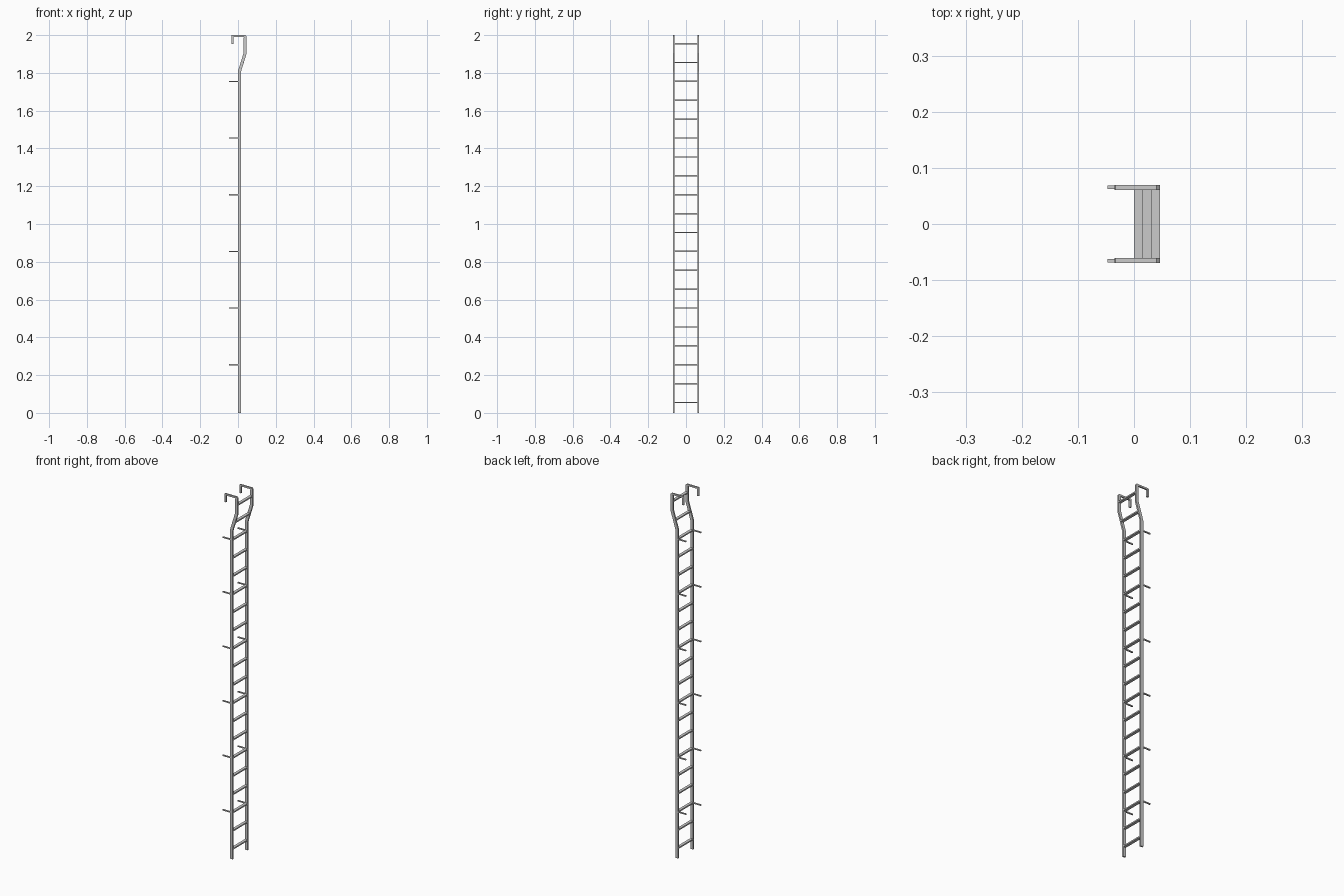
import bpy, bmesh

if "Cube" in bpy.data.objects:
    bpy.data.objects.remove(bpy.data.objects["Cube"])

Y_IN, Y_OUT = 0.061, 0.0695   # inner and outer faces of the rails
W = 0.016                     # rail and rung depth along x
OFF = 0.03                    # forward offset of the bent top


def finish(bm, name):
    bmesh.ops.recalc_face_normals(bm, faces=bm.faces)
    mesh = bpy.data.meshes.new(name)
    bm.to_mesh(mesh)
    bm.free()
    ob = bpy.data.objects.new(name, mesh)
    bpy.context.collection.objects.link(ob)
    return ob


def extrude_profile(name, pts, y0, y1):
    """Extrude an x-z outline along y."""
    bm = bmesh.new()
    face = bm.faces.new([bm.verts.new((x, y0, z)) for x, z in pts])
    geom = bmesh.ops.extrude_face_region(bm, geom=[face])["geom"]
    verts = [g for g in geom if isinstance(g, bmesh.types.BMVert)]
    bmesh.ops.translate(bm, verts=verts, vec=(0, y1 - y0, 0))
    return finish(bm, name)


def box(name, x0, x1, y0, y1, z, h):
    return extrude_profile(name, [(x0, z - h / 2), (x1, z - h / 2),
                                  (x1, z + h / 2), (x0, z + h / 2)], y0, y1)


# side rail with bent top and hook
rail = [(0, 0), (W, 0), (W, 1.807), (W + OFF, 1.904), (W + OFF, 1.994),
        (W + OFF - 0.006, 2.0), (-0.033, 2.0), (-0.035, 1.998),
        (-0.035, 1.953), (-0.025, 1.953), (-0.025, 1.991),
        (OFF + 0.003, 1.991), (OFF, 1.988), (OFF, 1.907), (0, 1.81)]

for side, s in (("left", -1), ("right", 1)):
    y0, y1 = sorted((s * Y_IN, s * Y_OUT))
    extrude_profile(f"{side}_rail", rail, y0, y1)
    # stand-off pegs on the wall side
    for i in range(6):
        box(f"{side}_standoff_{i + 1}", -0.047, 0.001, y0 + 0.001, y1 - 0.001,
            0.255 + 0.3 * i, 0.006)

# rungs, following the bend of the rails
for i in range(20):
    z = 0.055 + 0.1 * i
    x = OFF * min(1, max(0, (z - 1.808) / 0.097))
    box(f"rung_{i + 1}", x, x + W, -Y_IN, Y_IN, z, 0.007)
